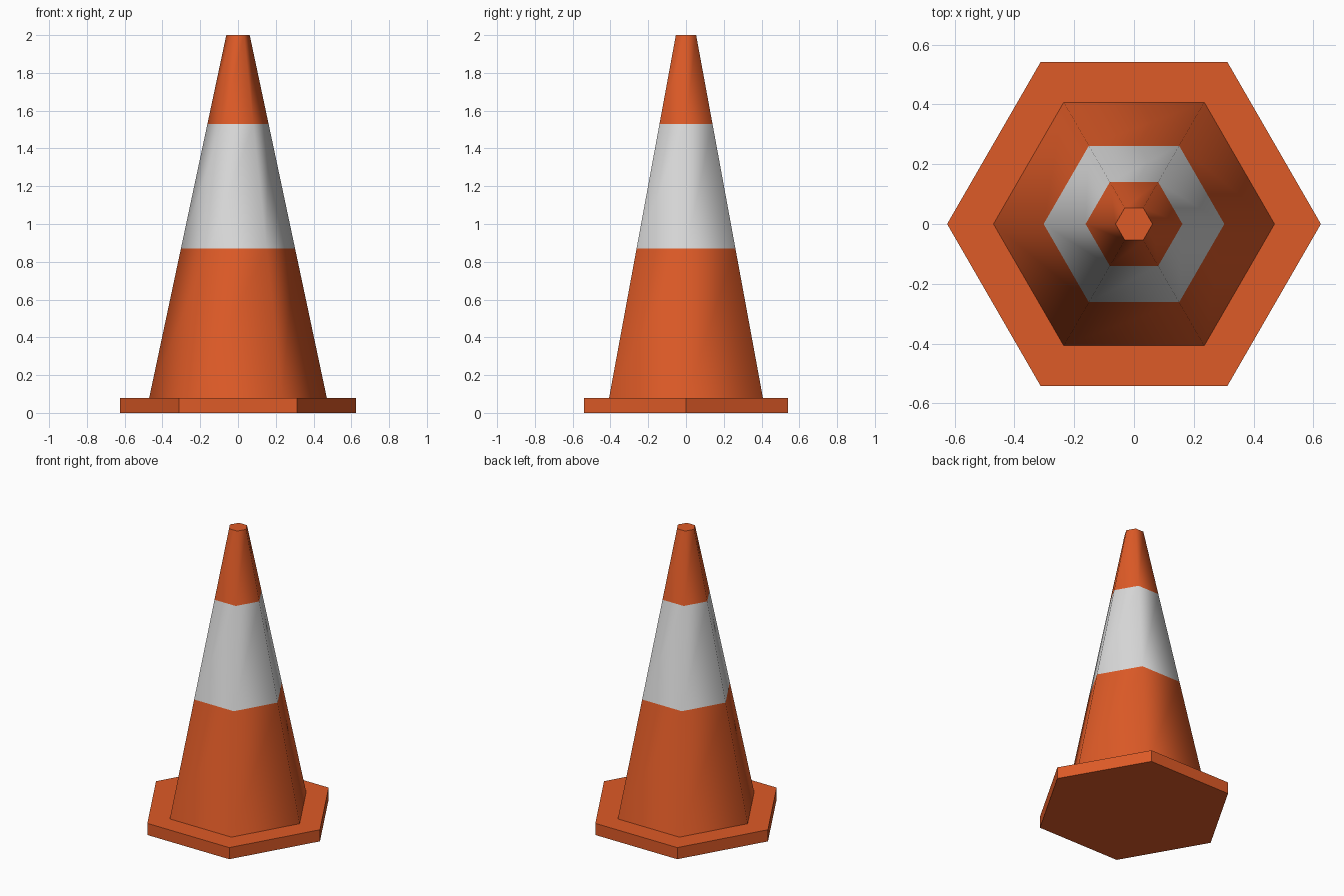
import bpy, bmesh, math

if "Cube" in bpy.data.objects:
    bpy.data.objects.remove(bpy.data.objects["Cube"])

SIDES = 6


def material(name, rgb):
    m = bpy.data.materials.new(name)
    m.diffuse_color = (*rgb, 1.0)
    m.use_nodes = True
    m.node_tree.nodes["Principled BSDF"].inputs["Base Color"].default_value = m.diffuse_color
    return m


orange = material("orange", (0.73, 0.103, 0.02))
white = material("reflective_white", (0.70, 0.70, 0.70))


def hex_loft(name, rings, mats, cap_bottom=True):
    """Stack hexagon rings given as (radius, z), with corners on the x axis."""
    bm = bmesh.new()
    loops = [[bm.verts.new((r * math.cos(math.tau * i / SIDES),
                            r * math.sin(math.tau * i / SIDES), z))
              for i in range(SIDES)] for r, z in rings]
    for low, high in zip(loops, loops[1:]):
        for i in range(SIDES):
            j = (i + 1) % SIDES
            bm.faces.new((low[i], low[j], high[j], high[i]))
    bm.faces.new(loops[-1])
    if cap_bottom:
        bm.faces.new(loops[0][::-1])
    mesh = bpy.data.meshes.new(name)
    bm.to_mesh(mesh)
    bm.free()
    for m in mats:
        mesh.materials.append(m)
    obj = bpy.data.objects.new(name, mesh)
    bpy.context.collection.objects.link(obj)
    return obj


# Flat hexagonal foot
BASE_TOP = 0.08
hex_loft("base_plate", [(0.625, 0.0), (0.625, BASE_TOP)], [orange])

# Tapered body, cut at the edges of the white band
BAND_LOW, BAND_HIGH = 0.87, 1.53


def body_radius(z):
    return 0.47 + (0.062 - 0.47) * (z - BASE_TOP) / (2.0 - BASE_TOP)


body = hex_loft("cone_body",
                [(body_radius(z), z) for z in (BASE_TOP, BAND_LOW, BAND_HIGH, 2.0)],
                [orange, white], cap_bottom=False)
for p in body.data.polygons:
    p.material_index = int(BAND_LOW < p.center.z < BAND_HIGH)

# Smooth sides, crisp top rim
bpy.ops.object.select_all(action='DESELECT')
body.select_set(True)
bpy.context.view_layer.objects.active = body
bpy.ops.object.shade_smooth_by_angle(angle=math.radians(65))
